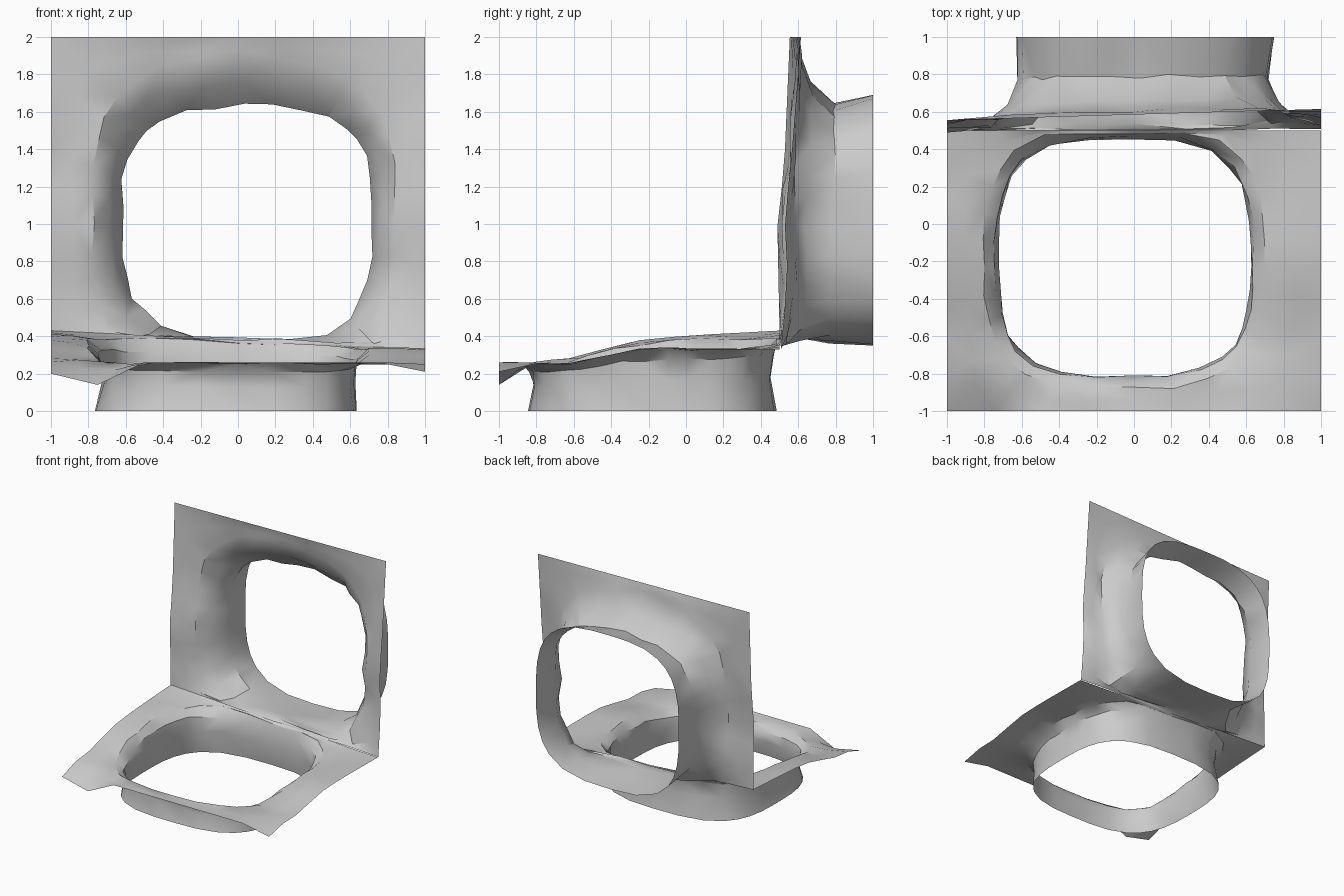
import bpy, bmesh, math, random
from mathutils import Vector

if "Cube" in bpy.data.objects:
    bpy.data.objects.remove(bpy.data.objects["Cube"])

random.seed(4)
SIDE = 8  # points per panel side


def super_r(a, rx, ry, e):
    """Radius of a squarish ellipse in direction a."""
    return (abs(math.cos(a) / rx) ** e + abs(math.sin(a) / ry) ** e) ** (-1 / e)


def lookup(pts, x):
    """Piecewise linear profile."""
    for (xa, ya), (xb, yb) in zip(pts, pts[1:]):
        if x <= xb:
            return ya + (yb - ya) * (x - xa) / (xb - xa)
    return pts[-1][1]


def funnel_panel(name, rect, rings, place, noise):
    """Thin panel with a rounded hole flaring into a short open tube."""
    x0, x1, v0, v1 = rect
    corners = [Vector(p) for p in ((x0, v0), (x1, v0), (x1, v1), (x0, v1))]
    rim = [corners[i].lerp(corners[(i + 1) % 4], k / SIDE)
           for i in range(4) for k in range(SIDE)]
    c0 = Vector(rings[0][:2])
    angles = [math.atan2((p - c0).y, (p - c0).x) for p in rim]
    loops = [[(p.x, p.y, 0.0) for p in rim]]
    for cx, cv, rx, rv, depth in rings:
        loop = []
        for a in angles:
            r = super_r(a, rx, rv, 3.1)
            x, v = cx + r * math.cos(a), cv + r * math.sin(a)
            if depth < .5:
                v = min(max(v, v0 + .005), v1 - .02)
            loop.append((x, v, depth))
        loops.append(loop)
    # halfway ring across the flat part of the panel
    loops.insert(1, [tuple((p + q) / 2 for p, q in zip(s, t))
                     for s, t in zip(loops[0], loops[1])])
    bm = bmesh.new()
    rows = []
    for i, loop in enumerate(loops):
        j = noise if 0 < i < len(loops) - 1 else 0
        rows.append([bm.verts.new(Vector(place(*p)) + Vector(
            [random.uniform(-j, j) for _ in range(3)])) for p in loop])
    n = len(rim)
    for a, b in zip(rows, rows[1:]):
        for k in range(n):
            bm.faces.new((a[k], a[(k + 1) % n], b[(k + 1) % n], b[k]))
    bmesh.ops.triangulate(bm, faces=bm.faces)
    me = bpy.data.meshes.new(name)
    bm.to_mesh(me)
    bm.free()
    ob = bpy.data.objects.new(name, me)
    bpy.context.collection.objects.link(ob)
    bpy.context.view_layer.objects.active = ob
    ob.select_set(True)
    bpy.ops.object.shade_smooth_by_angle(angle=math.radians(35))
    ob.select_set(False)


RISE = [(-1, .26), (-.6, .27), (-.3, .35), (0, .37), (.5, .38)]
FRONT = [(-1, -.06), (-.75, -.12), (-.5, 0), (.8, 0), (1, -.05)]


# upright panel leans slightly, its tube runs to y = 1
def upright(x, z, d):
    t = max(0, z - .38) / 1.62
    y = lookup([(0, .5), (.4, .5), (.55, .54), (1, .585)], t) + .03 * x * t
    y += .08 * math.exp(-((x - .86) / .15) ** 2 - ((z - .75) / .3) ** 2)
    return (x, y + (1 - y) * d, z - .05 * x * max(0, 1 - t * 3) * (1 - d))


# floor panel rises towards the back, its tube runs down to z = 0
def floor(x, y, d):
    z = lookup(RISE, y) - .05 * x * (y + 1) / 1.5
    z += lookup(FRONT, x) * max(0, 1 - (y + 1) / .22)
    return (x, y, z * (1 - d))


funnel_panel("upright_panel", (-1, 1, .38, 2), [
    (.03, 1.04, .81, .84, .06),
    (.04, 1.02, .73, .73, .22),
    (.05, 1.0, .67, .63, .52),
    (.06, 1.02, .69, .67, 1.0)], upright, .014)

funnel_panel("floor_panel", (-1, 1, -1, .5), [
    (-.05, -.18, .75, .70, .04),
    (-.05, -.18, .69, .65, .2),
    (-.05, -.18, .675, .635, .52),
    (-.065, -.18, .70, .665, 1.0)], floor, .01)
